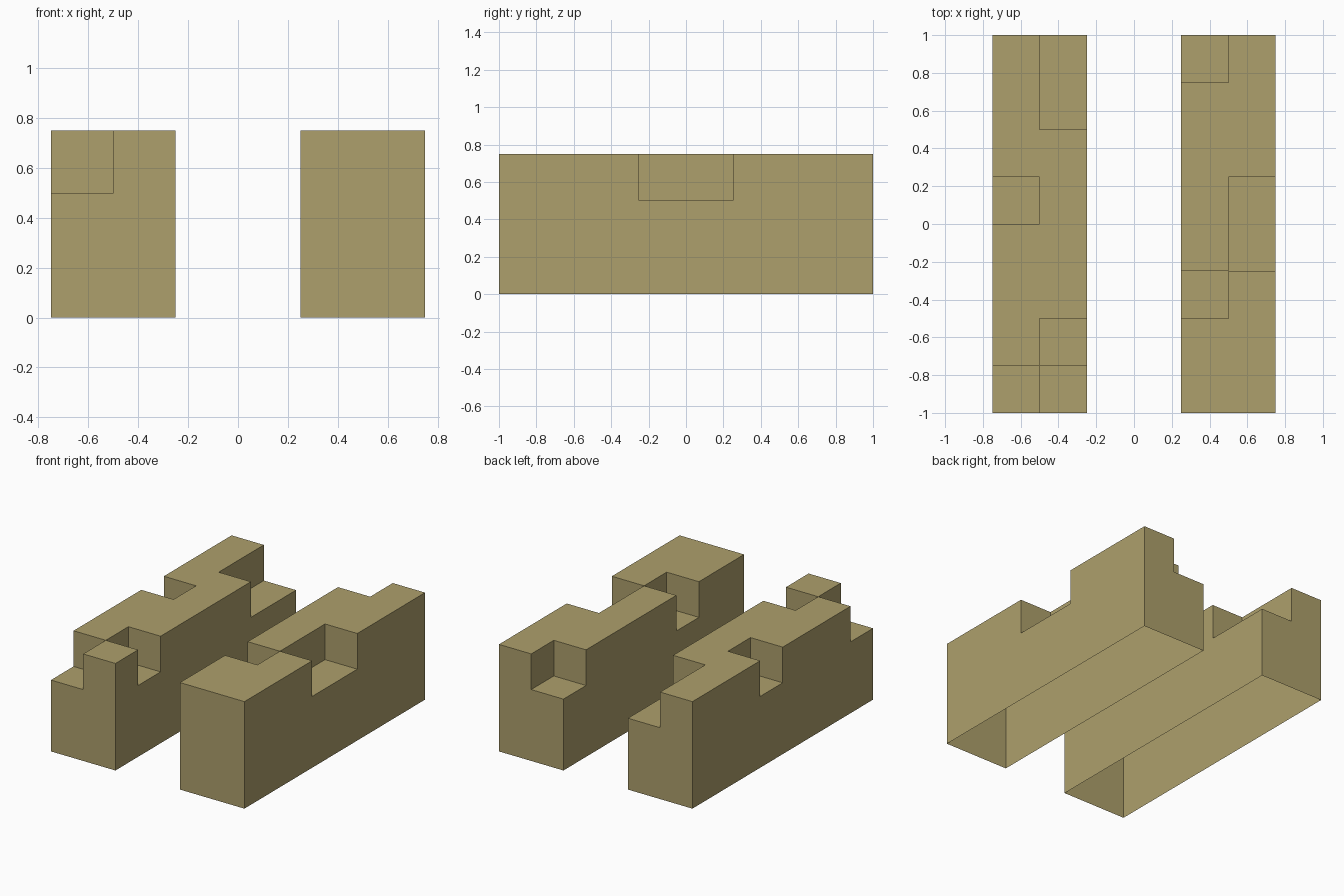
import bpy
import bmesh

default = bpy.data.objects.get("Cube")
if default:
    bpy.data.objects.remove(default, do_unlink=True)

CELL, ROWS, COLS = 0.25, 8, 2
HIGH, LOW = 0.75, 0.5

mat = bpy.data.materials.new("sandy olive")
mat.use_nodes = True
colour = (0.42, 0.35, 0.15, 1)
mat.diffuse_color = colour
mat.node_tree.nodes["Principled BSDF"].inputs["Base Color"].default_value = colour


def wall(name, x0, notches):
    """Hollow wall, open below, with notched cells given as (column, row)."""
    bm = bmesh.new()

    def height(c, r):
        if not (0 <= c < COLS and 0 <= r < ROWS):
            return 0
        return LOW if (c, r) in notches else HIGH

    def quad(*points):
        bm.faces.new([bm.verts.new(p) for p in points])

    for c in range(COLS):
        for r in range(ROWS):
            h = height(c, r)
            xa, ya = x0 + c * CELL, r * CELL - 1
            xb, yb = xa + CELL, ya + CELL
            # Top of the cell
            quad((xa, ya, h), (xb, ya, h), (xb, yb, h), (xa, yb, h))
            # Sides that rise above the neighbouring cell
            sides = [((c, r - 1), (xa, ya), (xb, ya)),
                     ((c + 1, r), (xb, ya), (xb, yb)),
                     ((c, r + 1), (xb, yb), (xa, yb)),
                     ((c - 1, r), (xa, yb), (xa, ya))]
            for cell, p, q in sides:
                low = height(*cell)
                # Split at the notch floor so neighbouring faces meet cleanly
                levels = [z for z in (0, LOW, HIGH) if low <= z <= h]
                for a, b in zip(levels, levels[1:]):
                    quad((*p, a), (*q, a), (*q, b), (*p, b))

    # Weld and merge flat regions
    bmesh.ops.remove_doubles(bm, verts=bm.verts, dist=0.001)
    bmesh.ops.dissolve_limit(bm, angle_limit=0.02, verts=bm.verts, edges=bm.edges)
    mesh = bpy.data.meshes.new(name)
    bm.to_mesh(mesh)
    bm.free()
    mesh.materials.append(mat)
    obj = bpy.data.objects.new(name, mesh)
    bpy.context.collection.objects.link(obj)


# Rows count from the front, columns from the right side
wall("right_wall", -0.75, {(0, 0), (1, 1), (0, 4), (1, 6), (1, 7)})
wall("left_wall", 0.25, {(0, 2), (1, 3), (1, 4), (0, 7)})
